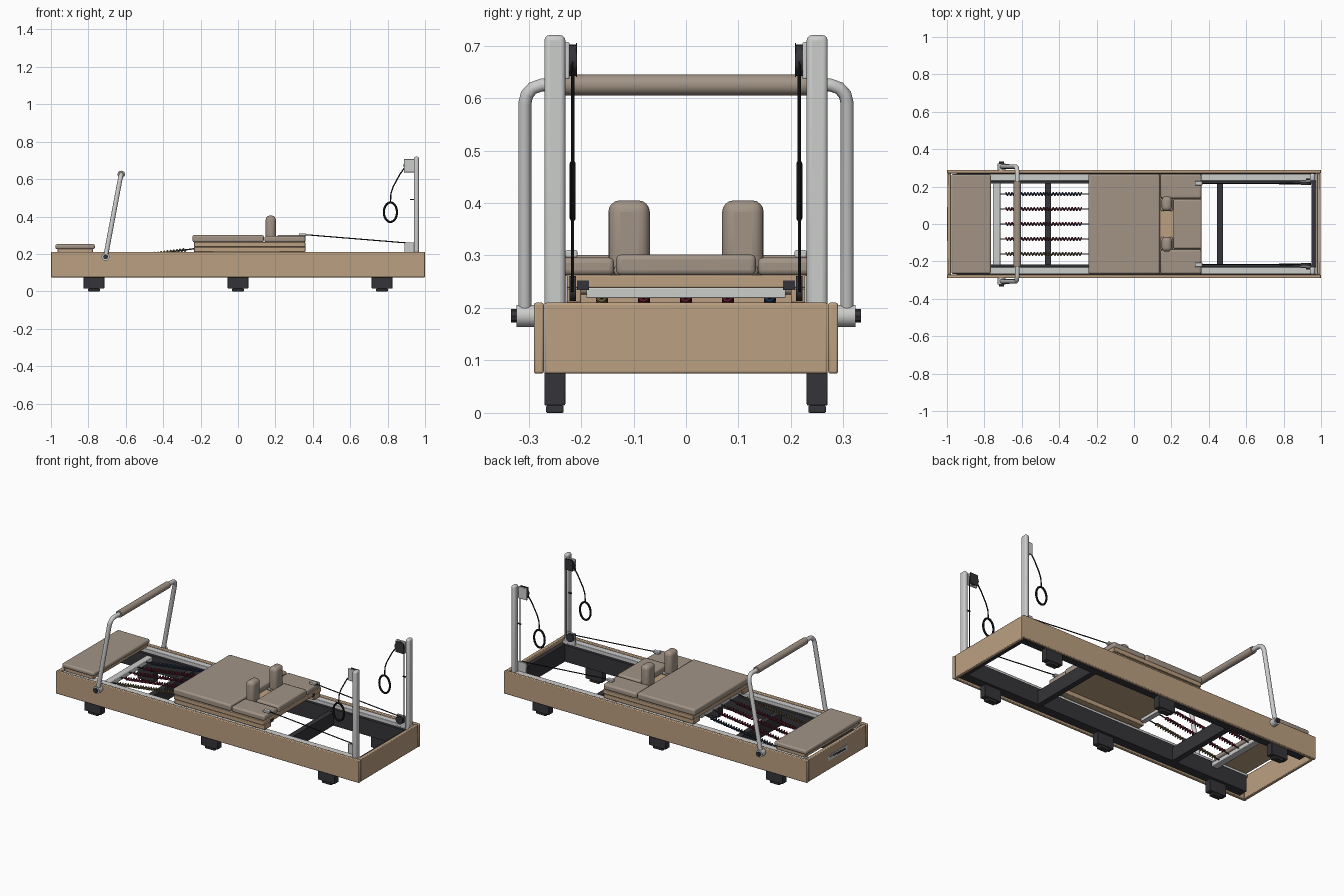
import bpy
import math
from mathutils import Vector

old = bpy.data.objects.get("Cube")
if old:
    bpy.data.objects.remove(old, do_unlink=True)


def material(name, rgb):
    m = bpy.data.materials.new(name)
    m.use_nodes = True
    m.diffuse_color = (*rgb, 1)
    m.node_tree.nodes["Principled BSDF"].inputs["Base Color"].default_value = (*rgb, 1)
    return m


WOOD = material("maple wood", (0.50, 0.35, 0.22))
PAD = material("taupe upholstery", (0.36, 0.295, 0.24))
METAL = material("brushed aluminium", (0.60, 0.61, 0.60))
DARK = material("charcoal steel", (0.035, 0.034, 0.04))
BLACK = material("black cord", (0.012, 0.012, 0.014))
RED = material("red spring", (0.17, 0.012, 0.03))
BLUE = material("blue spring", (0.02, 0.045, 0.10))
YELLOW = material("yellow spring", (0.24, 0.18, 0.07))


def add_object(name, mesh, mat):
    obj = bpy.data.objects.new(name, mesh)
    bpy.context.collection.objects.link(obj)
    mesh.materials.clear()
    mesh.materials.append(mat)
    return obj


def smooth(obj):
    bpy.ops.object.select_all(action='DESELECT')
    obj.select_set(True)
    bpy.context.view_layer.objects.active = obj
    bpy.ops.object.shade_smooth_by_angle(angle=math.radians(40))


def box(name, x, y, z, mat, bevel=0.0, segments=2):
    """Box from (min, max) ranges, with optional rounded edges."""
    bpy.ops.mesh.primitive_cube_add(size=1, location=[sum(r) / 2 for r in (x, y, z)])
    obj = bpy.context.object
    obj.name = name
    size = [abs(r[1] - r[0]) for r in (x, y, z)]
    for v in obj.data.vertices:
        v.co = Vector(c * s for c, s in zip(v.co, size))
    obj.data.materials.append(mat)
    if bevel:
        mod = obj.modifiers.new("rounded edges", 'BEVEL')
        mod.width, mod.segments = bevel, segments
        smooth(obj)
    return obj


def side_box(name, x, y, z, mat, bevel=0.0, segments=2):
    """Matching boxes on the left (+y) and right (-y) of the long axis."""
    for tag, s in (("back", 1), ("front", -1)):
        box(f"{tag}_{name}", x, (s * y[0], s * y[1]), z, mat, bevel, segments)


def cylinder(name, centre, radius, depth, mat, sides=24):
    """Cylinder whose axis runs along y."""
    bpy.ops.mesh.primitive_cylinder_add(vertices=sides, radius=radius, depth=depth,
                                        location=centre, rotation=(math.pi / 2, 0, 0))
    obj = bpy.context.object
    obj.name = name
    obj.data.materials.append(mat)
    smooth(obj)
    return obj


def tube(name, points, radius, mat, cyclic=False, resolution=2):
    """Round tube swept along a path, stored as a mesh."""
    curve = bpy.data.curves.new(name, 'CURVE')
    curve.dimensions = '3D'
    curve.bevel_depth, curve.bevel_resolution = radius, resolution
    curve.use_fill_caps = True
    spline = curve.splines.new('POLY')
    spline.points.add(len(points) - 1)
    for p, co in zip(spline.points, points):
        p.co = (*co, 1)
    spline.use_cyclic_u = cyclic
    temp = bpy.data.objects.new(name, curve)
    mesh = bpy.data.meshes.new_from_object(temp)
    bpy.data.objects.remove(temp)
    obj = add_object(name, mesh, mat)
    smooth(obj)
    return obj


# Outer wooden frame
side_box("side_board", (-1, 1), (0.271, 0.29), (0.075, 0.21), WOOD, 0.004)
box("foot_end_board", (-0.998, -0.978), (-0.27, 0.27), (0.075, 0.21), WOOD, 0.004)
box("head_end_board", (0.978, 0.998), (-0.27, 0.27), (0.075, 0.21), WOOD, 0.004)
box("end_grip_plate", (-1, -0.994), (-0.09, 0.09), (0.13, 0.16), METAL)
box("end_grip_slot", (-1, -0.9985), (-0.08, 0.08), (0.137, 0.153), DARK)

# Steel chassis and running rails
side_box("chassis_rail", (-0.95, 0.975), (0.217, 0.27), (0.085, 0.182), DARK)
side_box("running_rail", (-0.97, 0.975), (0.23, 0.268), (0.182, 0.205), METAL, 0.003)
for x in (-0.46, 0.46):
    box("cross_member", (x - 0.016, x + 0.016), (-0.22, 0.22), (0.085, 0.165), DARK)
box("head_cross_member", (0.95, 0.975), (-0.22, 0.22), (0.085, 0.19), DARK)

# Feet
for x in (-0.77, 0, 0.77):
    side_box("foot_block", (x - 0.055, x + 0.055), (0.23, 0.27), (0.014, 0.085), DARK, 0.003)
    side_box("foot_pad", (x - 0.032, x + 0.032), (0.233, 0.267), (0, 0.014), DARK, 0.003)

# Foot platform
box("platform_base", (-0.965, -0.775), (-0.255, 0.255), (0.205, 0.227), WOOD, 0.003)
box("platform_cushion", (-0.977, -0.765), (-0.265, 0.265), (0.226, 0.252), PAD, 0.009, 3)

# Foot bar: hubs, bent tube and padded grip
half = [(-0.708, 0.307, 0.185), (-0.632, 0.307, 0.59), (-0.628, 0.303, 0.607),
        (-0.626, 0.292, 0.619), (-0.624, 0.275, 0.625), (-0.624, 0.2, 0.625)]
tube("foot_bar_tube", half + [(x, -y, z) for x, y, z in reversed(half)], 0.0125, METAL, resolution=4)
cylinder("foot_bar_grip", (-0.624, 0, 0.625), 0.02, 0.46, PAD)
for s in (-1, 1):
    cylinder("foot_bar_hub", (-0.708, s * 0.306, 0.185), 0.021, 0.034, METAL)
    cylinder("foot_bar_knob", (-0.708, s * 0.328, 0.185), 0.013, 0.011, DARK, 8)

# Springs between the anchor bar and the carriage
box("spring_anchor_bar", (-0.755, -0.715), (-0.225, 0.225), (0.15, 0.175), METAL, 0.003)
start, end, turns, per_turn = -0.685, -0.28, 24, 8


def spring_height(x):
    return 0.166 + (x + 0.71) * 0.13


for y, mat in zip((-0.16, -0.08, 0, 0.08, 0.16), (YELLOW, RED, RED, RED, BLUE)):
    coil = []
    for i in range(turns * per_turn + 1):
        x = start + (end - start) * i / (turns * per_turn)
        a = math.tau * i / per_turn
        coil.append((x, y + 0.008 * math.cos(a), spring_height(x) + 0.008 * math.sin(a)))
    tube("coil_spring", coil, 0.0036, mat, resolution=1)
    tube("spring_core", [(x, y, spring_height(x)) for x in (-0.73, -0.22)], 0.0035, DARK)

# Carriage
box("carriage_deck", (-0.235, 0.36), (-0.268, 0.268), (0.238, 0.263), WOOD, 0.003)
side_box("carriage_skirt", (-0.235, 0.36), (0.2, 0.262), (0.21, 0.236), WOOD, 0.003)
box("carriage_spring_bar", (-0.235, -0.205), (-0.19, 0.19), (0.219, 0.238), METAL, 0.002)
side_box("carriage_bracket", (0.325, 0.362), (0.185, 0.208), (0.234, 0.252), DARK)
for x in (-0.17, 0.29):
    for s in (-1, 1):
        cylinder("carriage_wheel", (x, s * 0.243, 0.214), 0.014, 0.02, DARK)
box("back_cushion", (-0.243, 0.138), (-0.267, 0.267), (0.262, 0.301), PAD, 0.01, 3)
side_box("shoulder_cushion", (0.142, 0.36), (0.137, 0.267), (0.262, 0.296), PAD, 0.01, 3)
box("head_cushion", (0.21, 0.362), (-0.133, 0.133), (0.262, 0.302), PAD, 0.01, 3)
side_box("shoulder_cushion_inner", (0.142, 0.208), (0.07, 0.137), (0.262, 0.28), PAD, 0.006)
side_box("shoulder_rest", (0.148, 0.202), (0.069, 0.148), (0.262, 0.405), PAD, 0.022, 4)

# Upright posts with pulleys, cords and hand loops
side_box("upright_post", (0.94, 0.967), (0.23, 0.27), (0.10, 0.72), METAL, 0.01, 3)
side_box("post_foot_bracket", (0.89, 0.945), (0.226, 0.235), (0.19, 0.262), METAL, 0.002)
side_box("pulley_bracket", (0.887, 0.945), (0.222, 0.232), (0.636, 0.707), METAL, 0.003)
side_box("pulley_cheek", (0.892, 0.945), (0.2075, 0.21), (0.64, 0.705), DARK)
side_box("cord_eyelet", (0.325, 0.365), (0.207, 0.23), (0.296, 0.31), METAL, 0.003)
side_box("post_pin", (0.92, 0.945), (0.236, 0.242), (0.487, 0.493), DARK)
for s in (-1, 1):
    y = s * 0.216
    cylinder("upper_pulley", (0.915, y, 0.672), 0.03, 0.012, DARK)
    cylinder("lower_pulley", (0.915, y, 0.237), 0.024, 0.012, DARK)
    tube("carriage_cord", [(0.345, y, 0.304), (0.9, y, 0.259)], 0.003, BLACK)
    tube("post_cord", [(0.943, y, 0.23), (0.943, y, 0.67)], 0.003, BLACK)
    tube("handle_cord", [(0.89, y, 0.66), (0.865, y, 0.625), (0.83, y, 0.56),
                         (0.818, y, 0.525), (0.815, y, 0.476)], 0.0035, BLACK)
    ring = [(0.815 + 0.035 * math.cos(a), y, 0.423 + 0.052 * math.sin(a))
            for a in (math.tau * i / 32 for i in range(32))]
    tube("hand_loop", ring, 0.0058, BLACK, cyclic=True)
